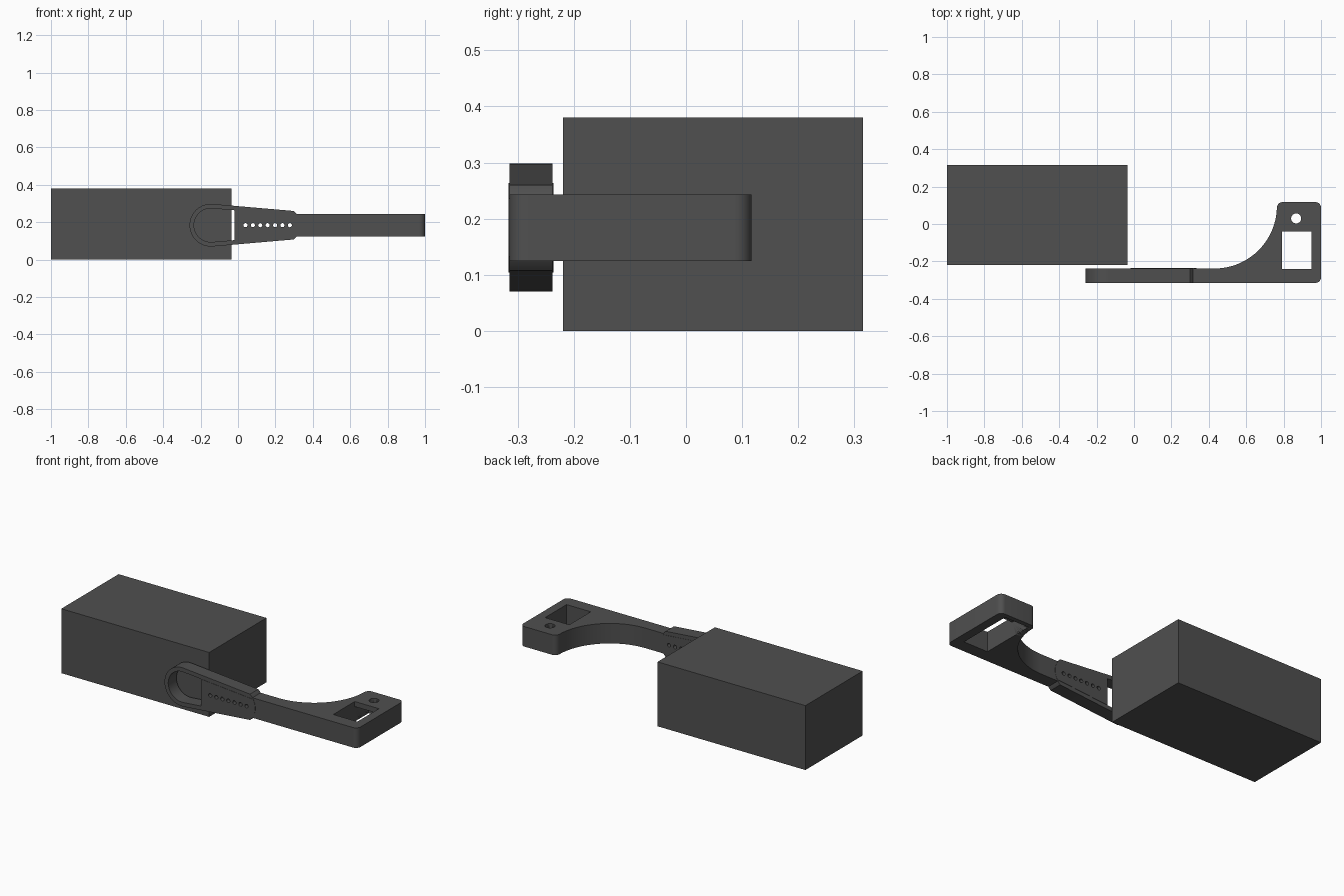
import bpy, bmesh
from math import sin, cos, pi, radians

if "Cube" in bpy.data.objects:
    bpy.data.objects.remove(bpy.data.objects["Cube"])

grey = bpy.data.materials.new("dark_grey")
grey.diffuse_color = (0.08, 0.08, 0.08, 1)
grey.use_nodes = True
grey.node_tree.nodes["Principled BSDF"].inputs["Base Color"].default_value = grey.diffuse_color


def arc(cx, cy, r, a0, a1, n):
    steps = [radians(a0 + (a1 - a0) * i / n) for i in range(n + 1)]
    return [(cx + r * cos(a), cy + r * sin(a)) for a in steps]


def plate(name, loops, depth, loc, upright=False):
    """Extruded flat outline; loops after the first are holes."""
    cu = bpy.data.curves.new(name, 'CURVE')
    cu.dimensions = '2D'
    cu.fill_mode = 'BOTH'
    cu.extrude = depth / 2
    for pts in loops:
        sp = cu.splines.new('POLY')
        sp.points.add(len(pts) - 1)
        for p, (x, y) in zip(sp.points, pts):
            p.co = (x, y, 0, 1)
        sp.use_cyclic_u = True
    ob = bpy.data.objects.new(name, cu)
    bpy.context.collection.objects.link(ob)
    bpy.ops.object.select_all(action='DESELECT')
    ob.select_set(True)
    bpy.context.view_layer.objects.active = ob
    bpy.ops.object.convert(target='MESH')
    ob = bpy.context.object
    ob.name = name
    bm = bmesh.new()
    bm.from_mesh(ob.data)
    bmesh.ops.remove_doubles(bm, verts=bm.verts, dist=1e-5)
    bmesh.ops.recalc_face_normals(bm, faces=bm.faces)
    bm.to_mesh(ob.data)
    bm.free()
    ob.data.materials.clear()
    ob.data.materials.append(grey)
    bpy.ops.object.shade_smooth_by_angle(angle=radians(30))
    ob.location = loc
    if upright:
        ob.rotation_euler.x = pi / 2
    return ob


def rect(x0, y0, x1, y1):
    return [(x0, y0), (x1, y0), (x1, y1), (x0, y1)]


Y0, Y1, ZC = -0.315, -0.238, 0.184   # strap front, strap back, centre height

# main block
plate("block", [rect(-1, -0.219, -0.035, 0.315)], 0.38, (0, 0, 0.19))

# bracket arm with curved web, square window and round hole
r = 0.03
arm = [(0.31, Y1), (0.31, Y0)]
arm += arc(1 - r, Y0 + r, r, -90, 0, 8)
arm += arc(1 - r, 0.117 - r, r, 0, 90, 8)
arm += arc(0.764 + r, 0.117 - r, r, 90, 180, 8)
arm += arc(0.43, 0.096, 0.334, 0, -90, 40)[1:]
bracket = plate("bracket_arm", [arm, rect(0.79, -0.24, 0.948, -0.04),
                                arc(0.867, 0.03, 0.027, 0, 345, 23)],
                0.118, (0, 0, ZC))

# long pocket under the window and hole, leaving a thin top
cutter = plate("pocket_cutter", [rect(0.79, -0.24, 0.948, 0.09)],
               0.1, (0, 0, ZC + 0.029 - 0.05))
cutter.hide_render = True
mod = bracket.modifiers.new("pocket", 'BOOLEAN')
mod.operation = 'DIFFERENCE'
mod.solver = 'EXACT'
mod.object = cutter
bpy.context.view_layer.objects.active = bracket
bpy.ops.object.modifier_move_to_index(modifier=mod.name, index=0)
bpy.ops.object.modifier_apply(modifier=mod.name)
bpy.data.objects.remove(cutter)

# tapered loop strap, open towards the arm
mid = (0, (Y0 + Y1) / 2, ZC)
cx, end = -0.145, (0.234, 0, 0.1)
strap = arc(*end, 31, 49.5, 4) + arc(cx, 0, 0.114, 85, 275, 40)
strap += arc(*end, -49.5, -31, 4) + arc(cx, 0, 0.09, 275, 85, 40)
plate("loop_strap", [strap], Y1 - Y0, mid, True)

# perforated insert, a hair proud, filling the narrow end of the loop
insert = arc(*end, -31, 31, 12) + [(-0.02, 0.08), (-0.02, -0.08)]
holes = [arc(0.04 + 0.0395 * i, 0, 0.011, 0, 337.5, 15) for i in range(7)]
plate("perforated_insert", [insert] + holes, Y1 - Y0 + 0.003, mid, True)
